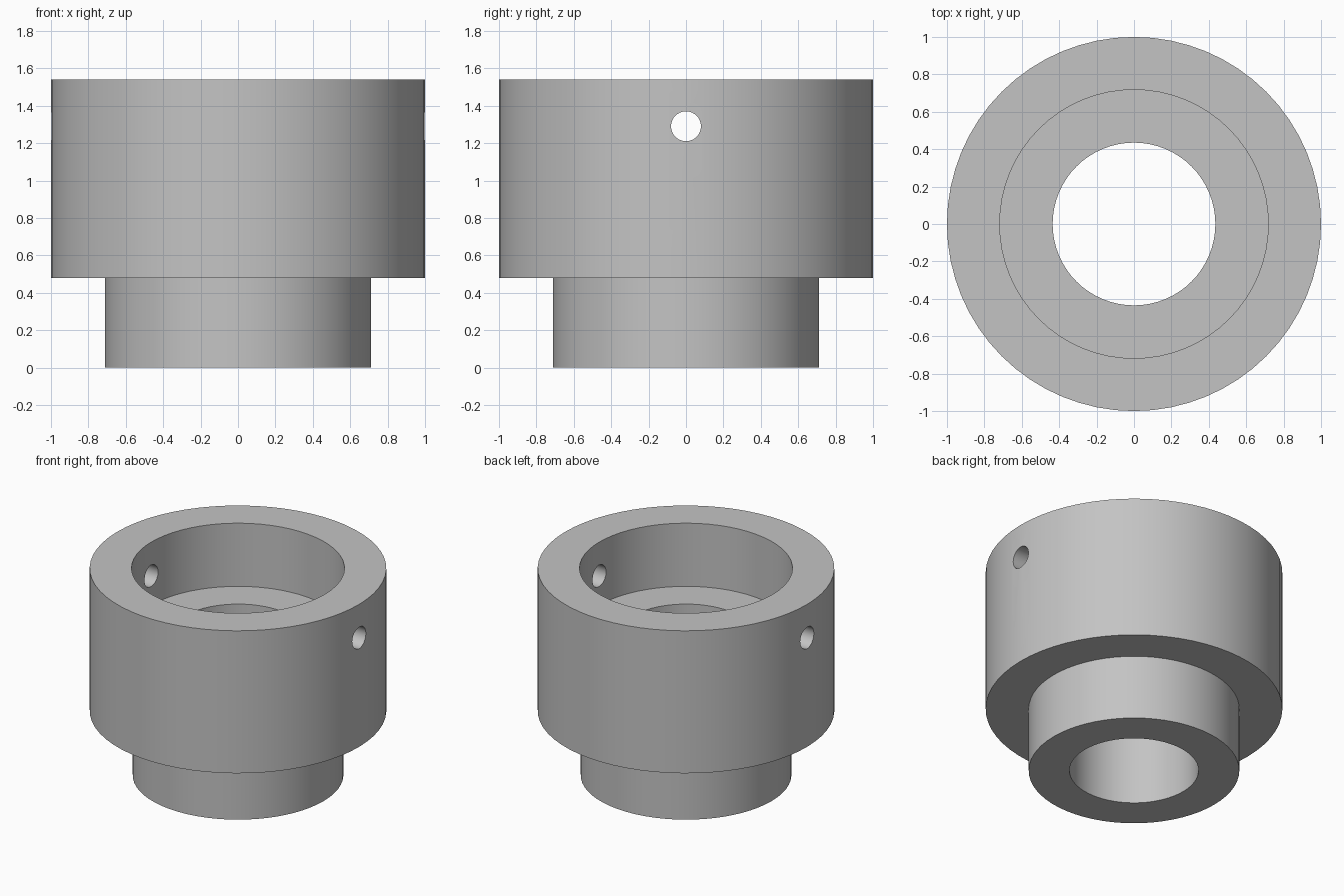
import bpy
import bmesh
import math
from mathutils import Matrix, Vector

cube = bpy.data.objects.get("Cube")
if cube:
    bpy.data.objects.remove(cube, do_unlink=True)

# Dimensions
HEIGHT, SHOULDER, SEAT = 1.54, 0.48, 1.07
OUTER, NECK, SOCKET, BORE = 1.0, 0.71, 0.718, 0.435
HOLE_RADIUS, HOLE_Z = 0.08, 1.29
SEGMENTS = 64

# Single grey metal
metal = bpy.data.materials.new("grey metal")
metal.use_nodes = True
grey = (0.55, 0.55, 0.55, 1.0)
metal.diffuse_color = grey
metal.node_tree.nodes["Principled BSDF"].inputs["Base Color"].default_value = grey


def make_object(name, bm):
    bmesh.ops.recalc_face_normals(bm, faces=bm.faces)
    mesh = bpy.data.meshes.new(name)
    bm.to_mesh(mesh)
    bm.free()
    mesh.materials.append(metal)
    obj = bpy.data.objects.new(name, mesh)
    bpy.context.collection.objects.link(obj)
    return obj


# Stepped collar: closed cross-section revolved around z
profile = [(BORE, 0), (NECK, 0), (NECK, SHOULDER), (OUTER, SHOULDER),
           (OUTER, HEIGHT), (SOCKET, HEIGHT), (SOCKET, SEAT), (BORE, SEAT)]
bm = bmesh.new()
verts = [bm.verts.new((r, 0, z)) for r, z in profile]
edges = [bm.edges.new((v, verts[i - 1])) for i, v in enumerate(verts)]
bmesh.ops.spin(bm, geom=verts + edges, cent=(0, 0, 0), axis=(0, 0, 1),
               angle=math.tau, steps=SEGMENTS, use_duplicate=False)
bmesh.ops.remove_doubles(bm, verts=bm.verts, dist=0.0001)
collar = make_object("stepped_collar", bm)

# Cross pin hole through both walls along x
bm = bmesh.new()
placement = Matrix.Translation(Vector((0, 0, HOLE_Z))) @ Matrix.Rotation(math.pi / 2, 4, "Y")
bmesh.ops.create_cone(bm, cap_ends=True, segments=32, radius1=HOLE_RADIUS,
                      radius2=HOLE_RADIUS, depth=3, matrix=placement)
cutter = make_object("pin_hole_cutter", bm)
cutter.hide_render = True

cut = collar.modifiers.new("pin hole", "BOOLEAN")
cut.operation = "DIFFERENCE"
cut.solver = "EXACT"
cut.object = cutter

bpy.ops.object.select_all(action="DESELECT")
collar.select_set(True)
bpy.context.view_layer.objects.active = collar
bpy.ops.object.modifier_apply(modifier=cut.name)
bpy.data.objects.remove(cutter, do_unlink=True)

# Smooth walls with crisp rims
bpy.ops.object.shade_smooth_by_angle(angle=math.radians(30))
